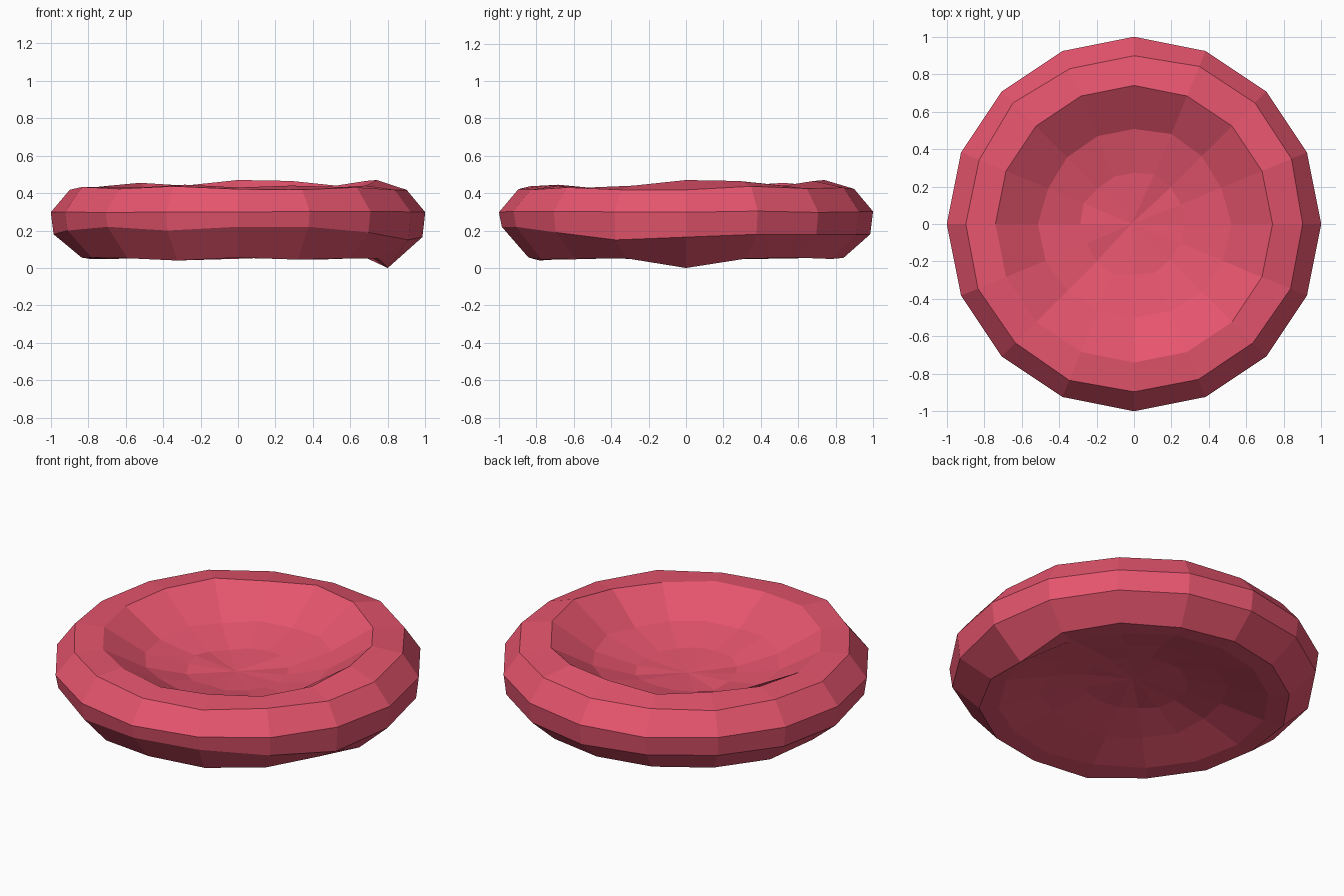
import bpy, bmesh, math, random

if "Cube" in bpy.data.objects:
    bpy.data.objects.remove(bpy.data.objects["Cube"])

random.seed(4)
N = 16

# Profile rings from top dimple, over the rim, to bottom dimple: radius, height(s), unevenness
rim_top = [.47, .465, .44, .465, .47, .44, .455, .44, .43, .43, .43, .445, .43, .44, .43, .44]
belt_low = [.165, .18, .18, .18, .18, .19, .19, .18, .18, .20, .22, .20, .22, .22, .19, .15]
rings = [
    (0.28, 0.25, 0.012),
    (0.51, 0.305, 0.015),
    (0.74, rim_top, 0),
    (0.905, 0.427, 0.010),
    (1.0, 0.30, 0.004),
    (0.985, belt_low, 0),
    (0.84, 0.050, 0.006),
    (0.73, 0.055, 0.008),
    (0.50, 0.118, 0.012),
    (0.28, 0.166, 0.012),
]
# Vertices that stand out: a small spike under the right edge and its neighbours
special = {(6, 0): (0.80, 0.0), (6, 15): (0.81, 0.05), (6, 1): (0.84, 0.05),
           (6, 11): (0.845, 0.04)}

bm = bmesh.new()
loops = []
for i, (r, z, jitter) in enumerate(rings):
    loop = []
    for k in range(N):
        a = 2 * math.pi * k / N
        h = z[k] if isinstance(z, list) else z + random.uniform(-jitter, jitter)
        rad = r if i == 4 else r + random.uniform(-1, 1) * jitter
        rad, h = special.get((i, k), (rad, h))
        loop.append(bm.verts.new((rad * math.cos(a), rad * math.sin(a), h)))
    loops.append(loop)

# Rim and dimple walls
for upper, lower in zip(loops, loops[1:]):
    for k in range(N):
        n = (k + 1) % N
        bm.faces.new((upper[k], lower[k], lower[n], upper[n]))

# Dimple centres
top = bm.verts.new((-0.015, 0, 0.235))
bottom = bm.verts.new((0.01, 0, 0.19))
for k in range(N):
    n = (k + 1) % N
    bm.faces.new((top, loops[0][k], loops[0][n]))
    bm.faces.new((bottom, loops[-1][n], loops[-1][k]))

bmesh.ops.recalc_face_normals(bm, faces=bm.faces)
mesh = bpy.data.meshes.new("blood_cell")
bm.to_mesh(mesh)
bm.free()

cell = bpy.data.objects.new("blood_cell", mesh)
bpy.context.collection.objects.link(cell)
mat = bpy.data.materials.new("cell_red")
mat.diffuse_color = (0.79, 0.09, 0.155, 1)
mat.use_nodes = True
mat.node_tree.nodes["Principled BSDF"].inputs["Base Color"].default_value = mat.diffuse_color
mesh.materials.append(mat)
